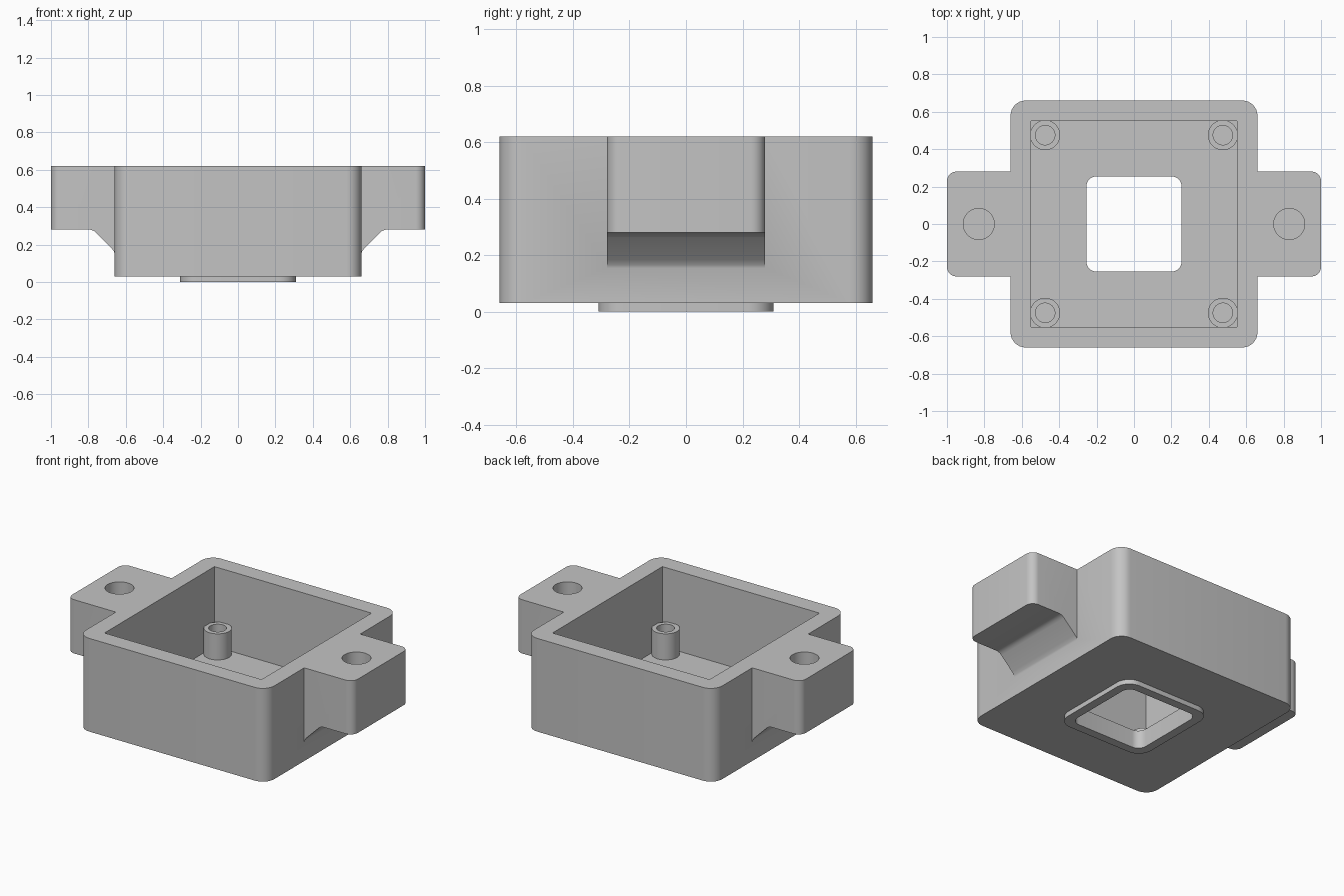
import bpy, bmesh
from mathutils import Vector

cube = bpy.data.objects.get("Cube")
if cube:
    bpy.data.objects.remove(cube, do_unlink=True)

grey = bpy.data.materials.new("light grey plastic")
grey.use_nodes = True
colour = (0.55, 0.55, 0.55, 1)
grey.diffuse_color = colour
grey.node_tree.nodes["Principled BSDF"].inputs["Base Color"].default_value = colour

TOP, BASE, FLOOR = 0.62, 0.03, 0.115
POST_TOP = 0.28


def finish(name, bm):
    bmesh.ops.recalc_face_normals(bm, faces=bm.faces)
    mesh = bpy.data.meshes.new(name)
    bm.to_mesh(mesh)
    bm.free()
    mesh.materials.append(grey)
    obj = bpy.data.objects.new(name, mesh)
    bpy.context.collection.objects.link(obj)
    return obj


def extrude(name, points, direction, radius=0, pick=lambda edge: True):
    """Extrude an outline and round the chosen vertical edges."""
    bm = bmesh.new()
    face = bm.faces.new([bm.verts.new(p) for p in points])
    new = bmesh.ops.extrude_face_region(bm, geom=[face])["geom"]
    bmesh.ops.translate(bm, vec=direction,
                        verts=[v for v in new if isinstance(v, bmesh.types.BMVert)])
    if radius:
        upright = [e for e in bm.edges
                   if abs((e.verts[0].co - e.verts[1].co).normalized().z) > 0.99 and pick(e)]
        bmesh.ops.bevel(bm, geom=upright, offset=radius, segments=8,
                        profile=0.5, affect='EDGES')
    return finish(name, bm)


def square_block(name, half, low, high, radius=0):
    corners = [(-half, -half, low), (half, -half, low), (half, half, low), (-half, half, low)]
    return extrude(name, corners, Vector((0, 0, high - low)), radius)


def cylinder(name, x, y, radius, low, high):
    bm = bmesh.new()
    bmesh.ops.create_cone(bm, cap_ends=True, segments=40, radius1=radius,
                          radius2=radius, depth=high - low)
    bmesh.ops.translate(bm, verts=bm.verts, vec=(x, y, (low + high) / 2))
    return finish(name, bm)


def combine(target, tool, operation):
    mod = target.modifiers.new(operation.title(), 'BOOLEAN')
    mod.operation, mod.solver, mod.object = operation, 'EXACT', tool
    bpy.context.view_layer.objects.active = target
    bpy.ops.object.modifier_apply(modifier=mod.name)
    bpy.data.objects.remove(tool, do_unlink=True)


# Main box
housing = square_block("housing", 0.66, BASE, TOP, 0.08)

# Mounting ears with a sloped, softened support underneath
ear_profile = [(0.6, 0.14), (0.655, 0.14), (0.664, 0.165), (0.678, 0.183),
               (0.758, 0.262), (0.77, 0.273), (0.79, 0.28), (1, 0.28), (1, TOP), (0.6, TOP)]
for side in (-1, 1):
    ear = extrude("mounting_ear", [(side * x, -0.28, z) for x, z in ear_profile],
                  Vector((0, 0.56, 0)), 0.05,
                  lambda e: all(abs(v.co.x) > 0.99 for v in e.verts))
    combine(housing, ear, 'UNION')

# Raised collar below the floor
combine(housing, square_block("collar", 0.31, 0, 0.07, 0.09), 'UNION')

# Cavity
combine(housing, square_block("cavity", 0.55, FLOOR, 0.8), 'DIFFERENCE')

# Four hollow screw posts standing in the corners
for x in (-0.475, 0.475):
    for y in (-0.475, 0.475):
        combine(housing, cylinder("screw_post", x, y, 0.08, 0.07, POST_TOP), 'UNION')
        combine(housing, cylinder("post_bore", x, y, 0.052, FLOOR, 0.8), 'DIFFERENCE')

# Window through floor and collar
combine(housing, square_block("window", 0.255, -0.1, 0.3, 0.055), 'DIFFERENCE')

# Blind screw holes in the ears
for x in (-0.83, 0.83):
    combine(housing, cylinder("ear_hole", x, 0, 0.083, 0.37, 0.8), 'DIFFERENCE')

# Smooth rounded corners, keep edges crisp
bpy.ops.object.select_all(action='DESELECT')
housing.select_set(True)
bpy.context.view_layer.objects.active = housing
bpy.ops.object.shade_smooth_by_angle(angle=0.52)
